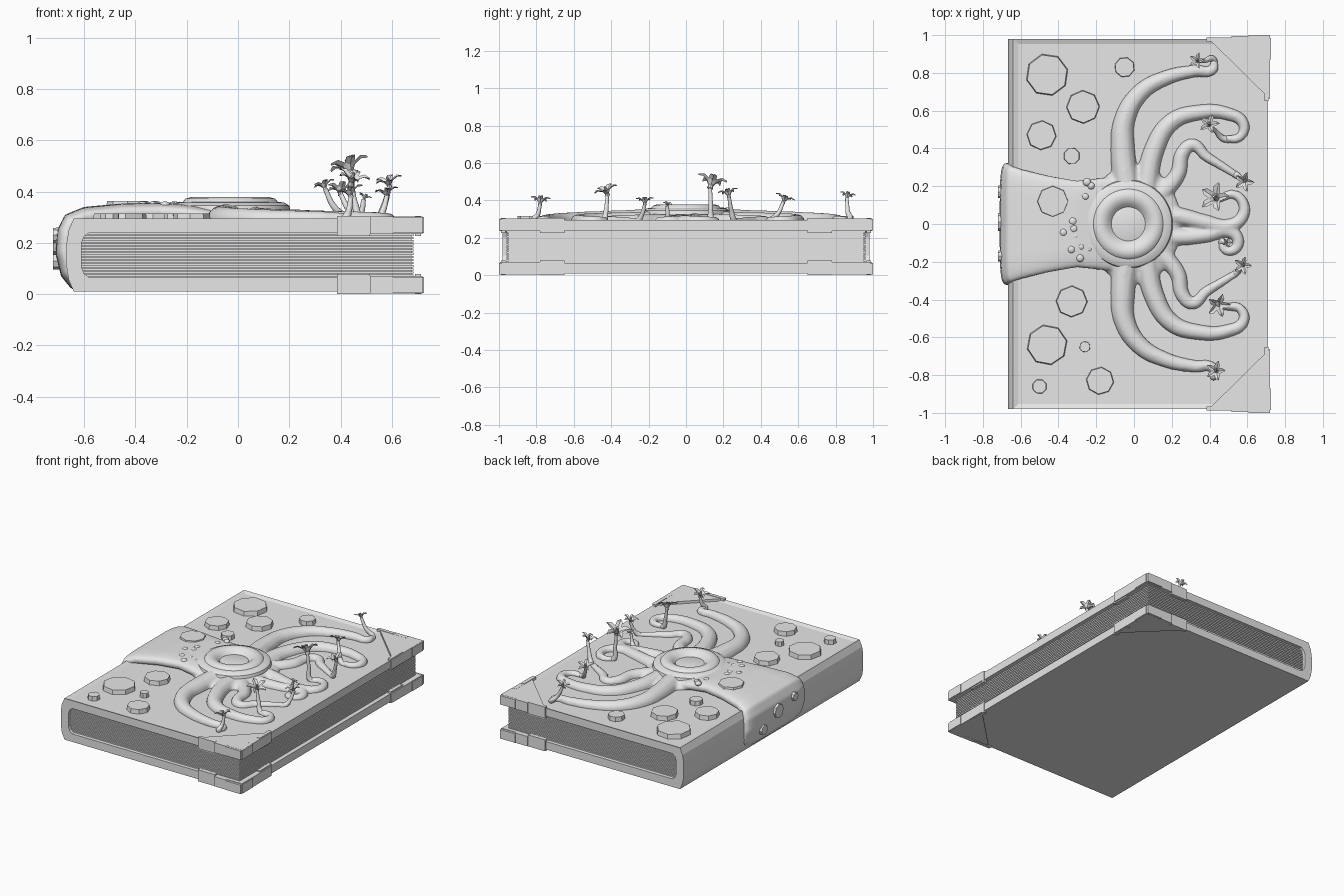
import bpy, bmesh, math, random
from mathutils import Vector, Matrix

random.seed(4)
cube = bpy.data.objects.get("Cube")
if cube:
    bpy.data.objects.remove(cube, do_unlink=True)

GREY = bpy.data.materials.new("plain_grey")
GREY.use_nodes = True
GREY.diffuse_color = (0.8, 0.8, 0.8, 1)
GREY.node_tree.nodes["Principled BSDF"].inputs["Base Color"].default_value = GREY.diffuse_color


def finish(bm, name, smooth=False):
    bmesh.ops.recalc_face_normals(bm, faces=bm.faces)
    mesh = bpy.data.meshes.new(name)
    bm.to_mesh(mesh)
    bm.free()
    mesh.materials.append(GREY)
    if smooth:
        mesh.shade_smooth()
    obj = bpy.data.objects.new(name, mesh)
    bpy.context.collection.objects.link(obj)
    return obj


def add_box(bm, lo, hi):
    lo, hi = Vector(lo), Vector(hi)
    scale = Matrix.Diagonal((*(hi - lo), 1))
    bmesh.ops.create_cube(bm, size=1, matrix=Matrix.Translation((lo + hi) / 2) @ scale)


def add_prism(bm, points, offset):
    face = bm.faces.new([bm.verts.new(p) for p in points])
    extruded = bmesh.ops.extrude_face_region(bm, geom=[face], use_keep_orig=True)
    moved = [v for v in extruded["geom"] if isinstance(v, bmesh.types.BMVert)]
    bmesh.ops.translate(bm, vec=offset, verts=moved)


def add_loft(bm, rings):
    rings = [[bm.verts.new(p) for p in ring] for ring in rings]
    count = len(rings[0])
    for a, b in zip(rings, rings[1:]):
        for i in range(count):
            j = (i + 1) % count
            bm.faces.new((a[i], a[j], b[j], b[i]))
    bm.faces.new(rings[0])
    bm.faces.new(rings[-1])


# Cover: C-shaped section with a rounded spine and a sunken front panel
THICK = 0.305
outer = [(0.71, 0.295), (-0.64, 0.295), (-0.66, 0.25), (-0.668, 0.2)]
inner = [(-0.61, 0.2), (-0.6, 0.225), (-0.58, 0.24), (0.71, 0.24)]


def flipped(points):
    return [(x, THICK - z) for x, z in reversed(points)]


section = outer + flipped(outer) + flipped(inner) + inner
bm = bmesh.new()
add_prism(bm, [(x, -0.98, z) for x, z in section], (0, 1.96, 0))
bmesh.ops.recalc_face_normals(bm, faces=bm.faces)
panel = [f for f in bm.faces if f.calc_center_median().z > 0.294]
bmesh.ops.inset_region(bm, faces=panel, thickness=0.04, depth=0)
bmesh.ops.translate(bm, vec=(0, 0, -0.01), verts=panel[0].verts)
finish(bm, "cover")

# Pages: a core block with protruding sheets
bm = bmesh.new()
add_box(bm, (-0.615, -0.95, 0.064), (0.677, 0.95, 0.241))
for i in range(14):
    z = 0.068 + i * 0.0122
    add_box(bm, (-0.61, -0.96, z), (0.685, 0.96, z + 0.0085))
finish(bm, "pages")

# Corner guards: triangular plates with stepped edge blocks on both boards
bm = bmesh.new()
steps = [(0, 0.13, 0.226, 0), (0.13, 0.22, 0.235, 0.007), (0.22, 0.335, 0.239, 0.012)]
for side in (1, -1):
    for top in (True, False):
        def heights(low, high):
            return (low, high) if top else (THICK - high, THICK - low)

        low, high = heights(0.235, 0.302)
        triangle = [(0.39, 0.985), (0.72, 0.985), (0.72, 0.66)]
        add_prism(bm, [(x, y * side, low) for x, y in triangle], (0, 0, high - low))
        for start, end, under, out in steps:
            low, high = heights(under, THICK - out / 3)
            near, far = sorted((0.965 * side, (0.988 + out) * side))
            add_box(bm, (0.385 + start, near, low), (0.385 + end, far, high))
            near, far = sorted(((0.65 + start) * side, (0.65 + end) * side))
            add_box(bm, (0.69, near, low), (0.713 + out, far, high))
finish(bm, "corner_guards")

# Creature: spine strap, central body and tentacles, fused into one skin
body = bmesh.new()
strap = [(-0.645, 0.015, 0.31), (-0.69, 0.07, 0.32), (-0.712, 0.16, 0.325), (-0.705, 0.25, 0.32),
         (-0.675, 0.31, 0.31), (-0.6, 0.34, 0.29), (-0.45, 0.354, 0.255), (-0.3, 0.357, 0.23),
         (-0.2, 0.35, 0.24), (-0.1, 0.335, 0.25), (0, 0.335, 0.24)]


def soft_power(value, power):
    return math.copysign(abs(value) ** power, value)


rings = []
for i, (x, z, width) in enumerate(strap):
    before, after = strap[max(i - 1, 0)], strap[min(i + 1, len(strap) - 1)]
    tangent = Vector((after[0] - before[0], 0, after[1] - before[1])).normalized()
    normal = Vector((-tangent.z, 0, tangent.x))
    ring = []
    for k in range(24):
        angle = math.tau * k / 24
        sink = 0.038 * (soft_power(math.sin(angle), 0.7) - 1)
        ring.append(Vector((x, width * soft_power(math.cos(angle), 0.4), z)) + normal * sink)
    rings.append(ring)
add_loft(body, rings)
bmesh.ops.create_uvsphere(body, u_segments=32, v_segments=16, radius=1,
                          matrix=Matrix.Translation((0, 0, 0.285)) @ Matrix.Diagonal((0.25, 0.32, 0.056, 1)))


def tube_mesh(points, radii):
    curve = bpy.data.curves.new("tube", "CURVE")
    curve.dimensions = "3D"
    curve.bevel_depth = 1
    curve.bevel_resolution = 4
    curve.use_fill_caps = True
    spline = curve.splines.new("BEZIER")
    spline.bezier_points.add(len(points) - 1)
    for knot, position, radius in zip(spline.bezier_points, points, radii):
        knot.co, knot.radius = position, radius
        knot.handle_left_type = knot.handle_right_type = "AUTO"
    obj = bpy.data.objects.new("tube", curve)
    bpy.context.collection.objects.link(obj)
    mesh = bpy.data.meshes.new_from_object(obj.evaluated_get(bpy.context.evaluated_depsgraph_get()))
    bpy.data.objects.remove(obj, do_unlink=True)
    return mesh


def mirrored(path, scale):
    return [(x, -y * scale) for x, y in path]


def curl(arm, centre, radii, angles, count=5):
    # A straight arm that ends in a tightening spiral
    path = list(arm)
    for i in range(count):
        t = i / (count - 1)
        radius = radii[0] + (radii[1] - radii[0]) * t
        angle = math.radians(angles[0] + (angles[1] - angles[0]) * t)
        path.append((centre[0] + radius * math.cos(angle), centre[1] + radius * math.sin(angle)))
    return path


def add_flower(bm, centre, size):
    # Five pointed petals curling outwards around a small bud
    lean = Matrix.Rotation(random.uniform(-0.4, 0.4), 4, "X") @ Matrix.Rotation(random.uniform(-0.4, 0.4), 4, "Y")
    place = Matrix.Translation(centre) @ lean @ Matrix.Scale(size, 4)
    stations = [(0.1, 0, 0.08), (0.35, 0.4, 0.28), (0.75, 0.62, 0.25), (1.1, 0.55, 0.02)]
    for k in range(5):
        turn = place @ Matrix.Rotation(math.tau * k / 5, 4, "Z")
        rows = [[bm.verts.new(turn @ Vector((reach, width * s, z + 0.12 * abs(s)))) for s in (-1, 0, 1)]
                for reach, z, width in stations]
        for a, b in zip(rows, rows[1:]):
            for j in range(2):
                bm.faces.new((a[j], a[j + 1], b[j + 1], b[j]))
    bmesh.ops.create_cone(bm, segments=8, radius1=0.22, radius2=0.08, depth=0.9, cap_ends=True,
                          matrix=place @ Matrix.Translation((0, 0, 0.35)))


# Tentacle plans; three of them repeat on the other side
long_arm = [(-0.03, 0.15), (-0.06, 0.4), (-0.05, 0.55), (0.03, 0.69), (0.16, 0.77), (0.32, 0.81), (0.42, 0.82), (0.42, 0.87)]
hook_arm = [(0.06, 0.15), (0.11, 0.4), (0.2, 0.54), (0.34, 0.59), (0.49, 0.585), (0.58, 0.53), (0.56, 0.46), (0.48, 0.45)]
wave_arm = [(0.1, 0.12), (0.23, 0.26), (0.26, 0.38), (0.31, 0.42), (0.38, 0.36), (0.46, 0.31), (0.54, 0.26)]
wide_curl = curl([(0.1, 0.05), (0.24, 0.04), (0.37, 0.01)], (0.5, 0.09), (0.1, 0.06), (-90, 130))
tight_curl = curl([(0.1, -0.06), (0.24, -0.07), (0.38, -0.06)], (0.5, -0.1), (0.06, 0.035), (80, -190))

# Path, base radius, flower position and flower size
tentacles = [
    (long_arm, 0.075, (0.34, 0.86, 0.41), 0.04),
    (mirrored(long_arm, 0.93), 0.075, (0.44, -0.78, 0.38), 0.05),
    (hook_arm, 0.062, (0.4, 0.52, 0.39), 0.05),
    (mirrored(hook_arm, 0.97), 0.062, (0.44, -0.42, 0.43), 0.06),
    (wave_arm, 0.05, (0.59, 0.23, 0.42), 0.05),
    (mirrored(wave_arm, 1), 0.05, (0.58, -0.22, 0.38), 0.045),
    (wide_curl, 0.055, (0.44, 0.13, 0.47), 0.075),
    (tight_curl, 0.05, (0.49, -0.1, 0.37), 0.025),
]
stems, flowers = bmesh.new(), bmesh.new()
for path, base, head, size in tentacles:
    last = len(path) - 1
    radii = [base + (0.019 - base) * (i / last) ** 0.9 for i in range(last + 1)]
    points = [Vector((x, y, 0.28 + 0.25 * (base - r))) for (x, y), r in zip(path, radii)]
    body.from_mesh(tube_mesh(points, radii))
    middle = points[-1].lerp(Vector(head), 0.6) - Vector((0, 0, 0.02))
    stems.from_mesh(tube_mesh([points[-2], points[-1], middle, head], [0.018, 0.018, 0.012, 0.009]))
    add_flower(flowers, head, size)
finish(stems, "flower_stems", True)
finish(flowers, "flowers")

skin = finish(body, "tentacled_body", True)
remesh = skin.modifiers.new("fuse", "REMESH")
remesh.mode, remesh.voxel_size, remesh.use_smooth_shade = "VOXEL", 0.01, True
soften = skin.modifiers.new("soften", "SMOOTH")
soften.factor, soften.iterations = 0.5, 5

# Eye: turned ring with a bowl and a flat pupil
profile = [(0.235, 0.325), (0.23, 0.345), (0.21, 0.357), (0.185, 0.36), (0.175, 0.372), (0.15, 0.379),
           (0.125, 0.374), (0.105, 0.36), (0.09, 0.344), (0.085, 0.346)]
circle = [(math.cos(math.tau * k / 48), math.sin(math.tau * k / 48)) for k in range(48)]
bm = bmesh.new()
add_loft(bm, [[(-0.03 + r * c, r * s, z) for c, s in circle] for r, z in profile])
finish(bm, "eye_ring", True).data.set_sharp_from_angle(angle=math.radians(40))


# Faceted studs on the cover, the strap and the spine
def add_stud(bm, radius, height, matrix):
    bmesh.ops.create_cone(bm, segments=8, radius1=radius, radius2=radius * 0.94, depth=height,
                          cap_ends=True, matrix=matrix)


bm = bmesh.new()
studs = [(-0.46, 0.79, 0.115), (-0.27, 0.62, 0.09), (-0.05, 0.83, 0.055), (-0.49, 0.47, 0.08), (-0.33, 0.36, 0.045),
         (-0.33, -0.41, 0.085), (-0.46, -0.64, 0.11), (-0.26, -0.65, 0.03), (-0.5, -0.86, 0.04), (-0.18, -0.83, 0.075)]
for x, y, radius in studs:
    add_stud(bm, radius, 0.04, Matrix.Translation((x, y, 0.295)) @ Matrix.Rotation(radius * 9, 4, "Z"))
add_stud(bm, 0.085, 0.03, Matrix.Translation((-0.43, 0.12, 0.348)))
for y, z, radius in [(0.01, 0.2, 0.05), (0.17, 0.13, 0.035), (-0.17, 0.23, 0.03)]:
    add_stud(bm, radius, 0.03, Matrix.Translation((-0.706, y, z)) @ Matrix.Rotation(-math.pi / 2, 4, "Y"))
finish(bm, "studs")

# Warts scattered beside the eye
bm = bmesh.new()
for i in range(16):
    angle = math.pi + random.uniform(-1.1, 1.1)
    reach = random.uniform(0.26, 0.36)
    spot = (-0.03 + reach * math.cos(angle), 0.8 * reach * math.sin(angle), 0.347)
    bmesh.ops.create_icosphere(bm, subdivisions=2, radius=random.uniform(0.01, 0.024),
                               matrix=Matrix.Translation(spot) @ Matrix.Diagonal((1, 1, 0.7, 1)))
finish(bm, "warts", True)
